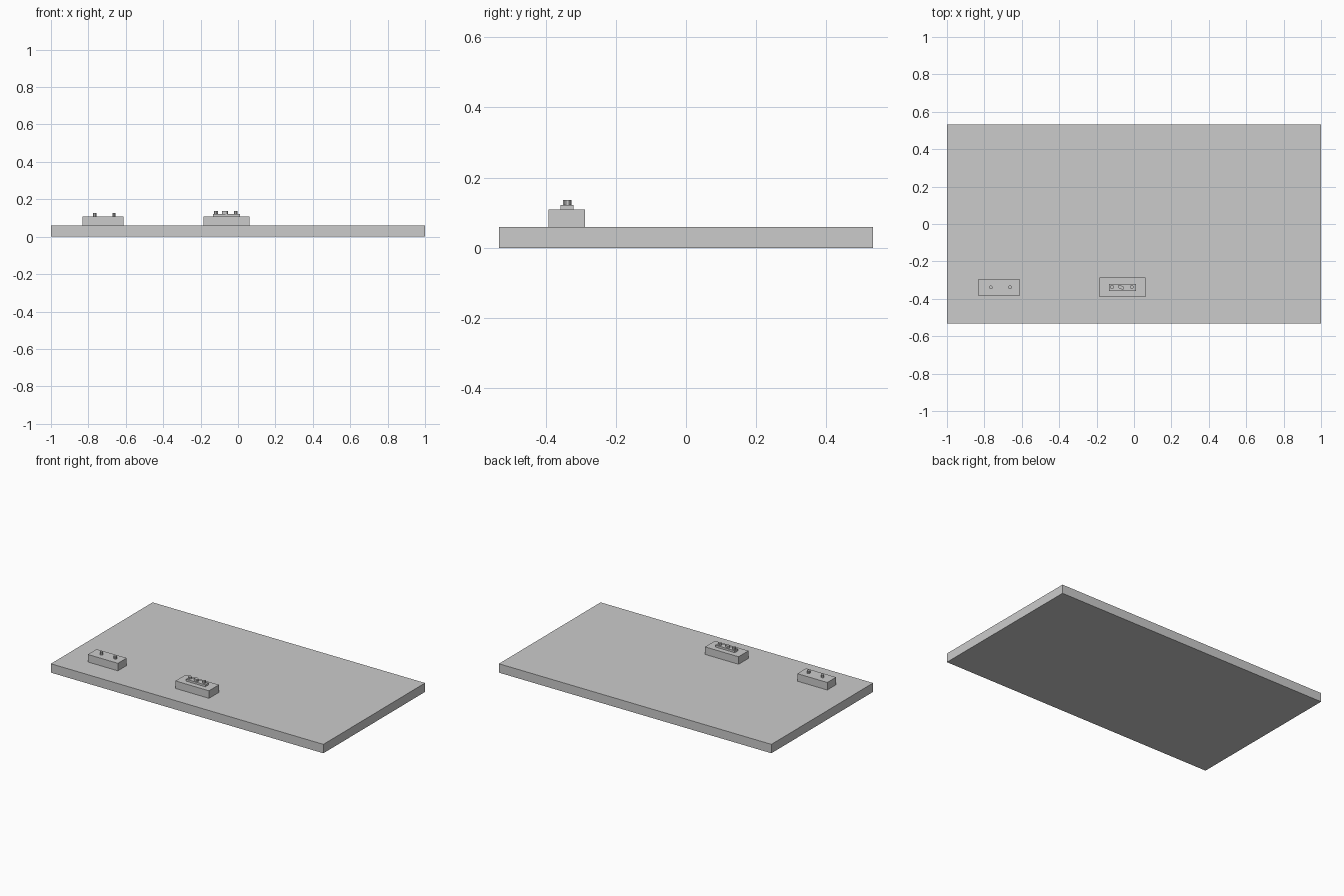
import bpy, bmesh
from math import cos, sin, pi, radians

if "Cube" in bpy.data.objects:
    bpy.data.objects.remove(bpy.data.objects["Cube"])

ROW_Y = -0.339


def prism(name, pts, z0, z1):
    """Extrude a flat outline between two heights."""
    bm = bmesh.new()
    face = bm.faces.new([bm.verts.new((x, y, z0)) for x, y in pts])
    top = bmesh.ops.extrude_face_region(bm, geom=[face])["geom"]
    for v in top:
        if isinstance(v, bmesh.types.BMVert):
            v.co.z = z1
    bmesh.ops.recalc_face_normals(bm, faces=bm.faces)
    mesh = bpy.data.meshes.new(name)
    bm.to_mesh(mesh)
    bm.free()
    obj = bpy.data.objects.new(name, mesh)
    bpy.context.collection.objects.link(obj)
    return obj


def box(name, x0, x1, y0, y1, z0, z1):
    return prism(name, [(x0, y0), (x1, y0), (x1, y1), (x0, y1)], z0, z1)


def peg(name, x, y, r, z0, z1, sides=8):
    pts = [(x + r * cos(2 * pi * (i + 0.5) / sides),
            y + r * sin(2 * pi * (i + 0.5) / sides)) for i in range(sides)]
    return prism(name, pts, z0, z1)


def oblong(name, x, y, half, r, angle, z0, z1, steps=4):
    """Rounded slot shape, turned about its centre."""
    pts = []
    for side, start in ((1, -pi / 2), (-1, pi / 2)):
        for i in range(steps + 1):
            a = start + pi * i / steps
            u, v = side * half + r * cos(a), r * sin(a)
            pts.append((x + u * cos(angle) - v * sin(angle),
                        y + u * sin(angle) + v * cos(angle)))
    return prism(name, pts, z0, z1)


# Base board
box("base_board", -1, 1, -0.533, 0.533, 0, 0.059)

# Left block with two pegs
box("left_block", -0.832, -0.612, -0.385, -0.293, 0.059, 0.109)
for i, x in enumerate((-0.765, -0.663)):
    peg(f"left_peg_{i + 1}", x, ROW_Y, 0.010, 0.109, 0.128)

# Middle block with raised plate, two pegs and a turned oblong knob
box("middle_block", -0.185, 0.061, -0.391, -0.287, 0.059, 0.109)
box("raised_plate", -0.133, 0.010, -0.357, -0.321, 0.109, 0.122)
for i, x in enumerate((-0.118, -0.012)):
    peg(f"plate_peg_{i + 1}", x, -0.337, 0.011, 0.122, 0.137)
oblong("plate_knob", -0.070, -0.338, 0.009, 0.009, radians(-25), 0.122, 0.137)
